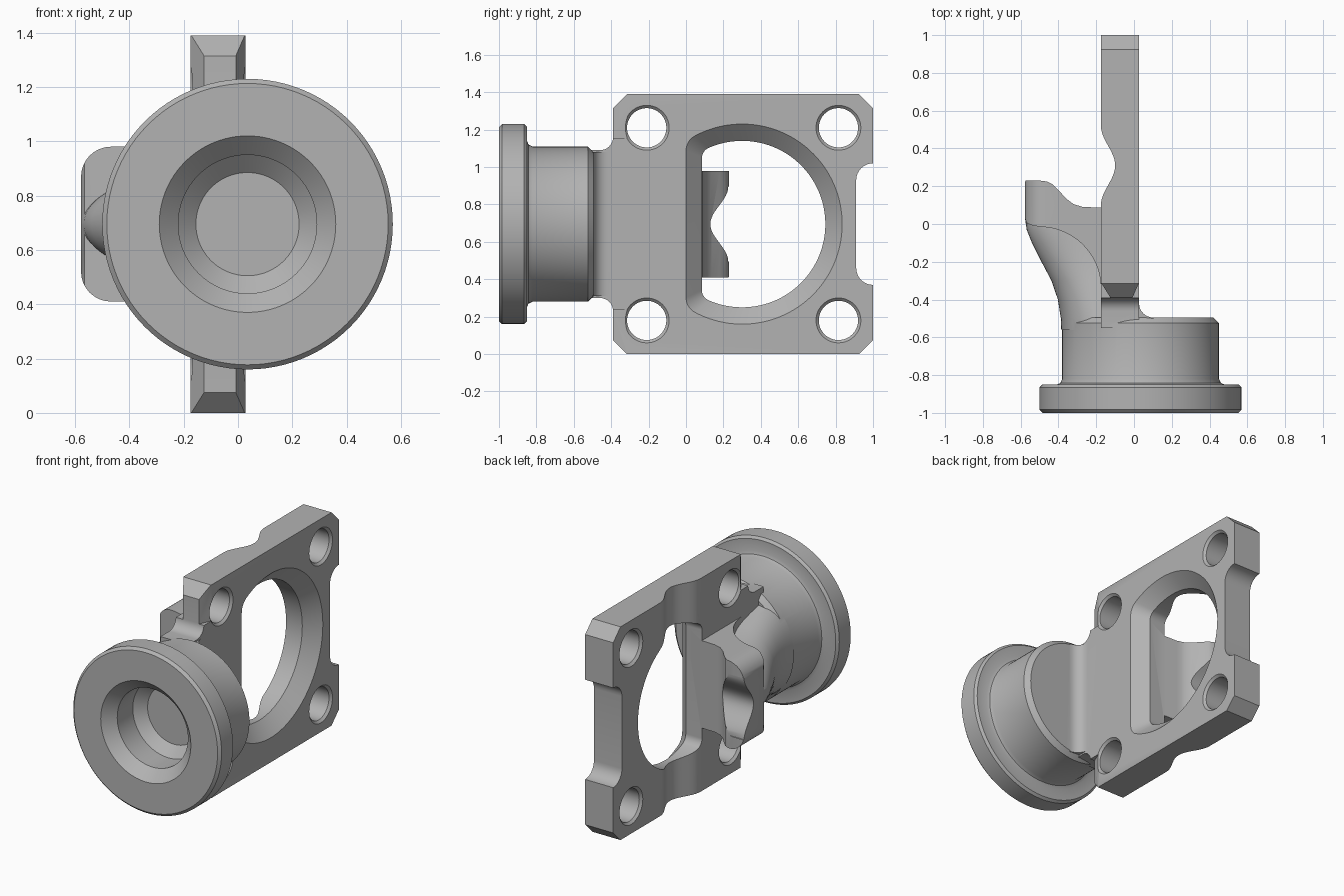
import bpy, bmesh, math
from mathutils import Vector

if "Cube" in bpy.data.objects:
    bpy.data.objects.remove(bpy.data.objects["Cube"])

ZC = 0.695            # height of the shared centre line
X0, X1 = -0.175, 0.027  # plate faces

metal = bpy.data.materials.new("grey metal")
metal.use_nodes = True
GREY = (0.45, 0.45, 0.45, 1)
metal.diffuse_color = GREY
metal.node_tree.nodes["Principled BSDF"].inputs["Base Color"].default_value = GREY


def loft(name, rings):
    """Closed solid through rings with equal point counts."""
    bm = bmesh.new()
    vs = [[bm.verts.new(p) for p in ring] for ring in rings]
    n = len(vs[0])
    for a, b in zip(vs, vs[1:]):
        for i in range(n):
            j = (i + 1) % n
            bm.faces.new((a[i], a[j], b[j], b[i]))
    bm.faces.new(vs[0][::-1])
    bm.faces.new(vs[-1])
    bmesh.ops.recalc_face_normals(bm, faces=bm.faces[:])
    mesh = bpy.data.meshes.new(name)
    bm.to_mesh(mesh)
    bm.free()
    mesh.materials.append(metal)
    ob = bpy.data.objects.new(name, mesh)
    bpy.context.collection.objects.link(ob)
    return ob


def place(axis, u, v, t):
    return {"x": (t, u, v), "y": (u, t, v), "z": (u, v, t)}[axis]


def prism(name, pts, axis, lo, hi):
    return loft(name, [[place(axis, u, v, t) for u, v in pts] for t in (lo, hi)])


def combine(target, tool, operation):
    """Boolean the tool into the target and discard the tool."""
    mod = target.modifiers.new("boolean", "BOOLEAN")
    mod.operation, mod.object, mod.solver = operation, tool, "EXACT"
    bpy.context.view_layer.update()
    result = target.evaluated_get(bpy.context.evaluated_depsgraph_get())
    mesh = bpy.data.meshes.new_from_object(result)
    target.modifiers.clear()
    target.data = mesh
    bpy.data.objects.remove(tool)


def circle(cu, cv, r, n=96):
    return [(cu + r * math.cos(math.tau * i / n), cv + r * math.sin(math.tau * i / n))
            for i in range(n)]


def arc(cu, cv, r, a, b, n=8):
    return [(cu + r * math.cos(math.radians(a + (b - a) * i / n)),
             cv + r * math.sin(math.radians(a + (b - a) * i / n))) for i in range(n + 1)]


def mirrored(half):
    """Complete a (y, height) half outline across the centre line."""
    return [(u, ZC + v) for u, v in half] + [(u, ZC - v) for u, v in reversed(half)]


# Plate outline: neck, fillet, chamfered corners, relieved rear edge
half = [(-0.55, 0.395), (-0.46, 0.395)]
half += arc(-0.46, 0.465, 0.07, -90, 0)
half += [(-0.39, 0.62), (-0.315, ZC), (0.925, ZC), (1.0, 0.62)]
half += arc(1.0, 0.235, 0.09, 90, 180)
plate = prism("bracket", mirrored(half), "x", X0, X1)

# Chamfered front edges of the upper and lower tabs
for lo, hi in ((-0.1, 0.235), (1.155, 1.5)):
    for face, out, inset in ((X0, -0.3, 0.05), (X1, 0.1, -0.035)):
        wedge = [(face, -0.31), (face + inset, -0.39), (face + inset, -0.45),
                 (out, -0.45), (out, -0.31)]
        combine(plate, prism("chamfer_cutter", wedge, "z", lo, hi), "DIFFERENCE")


def window(r, flat, c):
    """Circle with one flat side and rounded corners."""
    cy = 0.3
    h = math.sqrt((r - c) ** 2 - (cy - flat - c) ** 2)
    ang = math.degrees(math.atan2(h, flat + c - cy))
    top = arc(cy, 0, r, 0, ang, 40) + arc(flat + c, h, c, ang, 180, 10)[1:]
    pts = [(u, ZC + v) for u, v in top]
    return pts + [(u, ZC - v) for u, v in top[:0:-1]]


# Window with a broad bevel on one face
outer, inner = window(0.535, 0.0, 0.09), window(0.445, 0.085, 0.06)
combine(plate, loft("window_cutter", [
    [place("x", u, v, x) for u, v in pts]
    for pts, x in ((outer, 0.1), (outer, X1), (inner, -0.058), (inner, -0.3))]), "DIFFERENCE")

# Four bolt holes with small countersinks
for y in (-0.21, 0.815):
    for z in (ZC - 0.515, ZC + 0.515):
        steps = ((0.12, X0 - 0.05), (0.12, X0), (0.105, X0 + 0.015),
                 (0.105, X1 - 0.015), (0.12, X1), (0.12, X1 + 0.05))
        combine(plate, loft("hole_cutter", [
            [place("x", u, v, x) for u, v in circle(y, z, r, 48)] for r, x in steps]),
            "DIFFERENCE")

# Smooth groove across the back of the plate
groove = [(X0 - 0.1, 0.53), (X0, 0.53)]
groove += [(X0 + 0.0375 * (1 - math.cos(math.tau * i / 24)), 0.52 - 0.42 * i / 24)
           for i in range(1, 24)]
groove += [(X0, 0.09), (X0 - 0.1, 0.09)]
combine(plate, prism("groove_cutter", groove, "z", -0.1, 1.5), "DIFFERENCE")

# Round boss with collar and stepped bore
profile = [(0.19, -0.71), (0.255, -0.77), (0.255, -0.93), (0.325, -1.0),
           (0.518, -1.0), (0.535, -0.983), (0.535, -0.865), (0.52, -0.85),
           (0.445, -0.85), (0.425, -0.842), (0.415, -0.82), (0.415, -0.525), (0.385, -0.495)]
boss = loft("boss", [[place("y", u, v, y) for u, v in circle(0.035, ZC, r)]
                     for r, y in profile])

# Fillet between boss and plate
fillet = [(-0.02, -0.53), (-0.02, -0.42), (X1, -0.42)]
fillet += arc(X1 + 0.075, -0.42, 0.075, 180, 270) + [(X1 + 0.075, -0.53)]
fillet_part = prism("fillet", fillet, "z", ZC - 0.385, ZC + 0.385)

# Side arm: flange sweeping out from the plate
sweep = [(-0.15, 0.08), (X0, 0.087), (-0.27, 0.09), (-0.32, 0.105), (-0.36, 0.135),
         (-0.4, 0.18), (-0.43, 0.21), (-0.46, 0.225), (-0.5, 0.23), (-0.578, 0.23),
         (-0.578, 0.03), (-0.565, 0.003), (-0.53, -0.01)]
sweep += arc(-0.5, -0.34, 0.325, 87, 3, 16) + [(-0.15, -0.32)]
arm = prism("arm", sweep, "z", ZC - 0.285, ZC + 0.285)
rounded = [(-0.1, ZC - 0.3), (-0.1, ZC + 0.3), (-0.3, ZC + 0.3), (-0.3, ZC + 0.285)]
rounded += arc(-0.468, ZC + 0.175, 0.11, 90, 180) + arc(-0.468, ZC - 0.175, 0.11, 180, 270)
rounded += [(-0.3, ZC - 0.285), (-0.3, ZC - 0.3)]
combine(arm, prism("corner_cutter", rounded, "y", -0.6, 0.4), "INTERSECT")

# Rib lofted from the boss up to the arm
stations = [(-0.56, 0.21, 0.30), (-0.5, 0.212, 0.295), (-0.4, 0.228, 0.27),
            (-0.3, 0.262, 0.24), (-0.2, 0.315, 0.215), (-0.1, 0.365, 0.2),
            (-0.03, 0.393, 0.19), (0.03, 0.402, 0.18)]
rib = loft("rib", [
    [(-0.175 - a * math.sin(math.pi * i / 32), y, ZC + b * math.cos(math.pi * i / 32))
     for i in range(33)] + [(-0.13, y, ZC - b), (-0.13, y, ZC + b)]
    for y, a, b in stations])
combine(arm, rib, "UNION")

# Wavy scoop in the free end of the arm
scoop = [(0.13 + 0.048 * (1 - math.cos(math.pi * v / 0.2)), ZC + v)
         for v in (0.2 * i / 12 for i in range(-12, 13))]
scoop += [(0.3, ZC + 0.22), (0.3, ZC - 0.22)]
combine(arm, prism("scoop_cutter", scoop, "x", -0.8, -0.2), "DIFFERENCE")

# Fuse everything into one casting
for part in (fillet_part, boss, arm):
    combine(plate, part, "UNION")

bpy.ops.object.select_all(action="DESELECT")
plate.select_set(True)
bpy.context.view_layer.objects.active = plate
bpy.ops.object.shade_smooth_by_angle(angle=math.radians(30))
